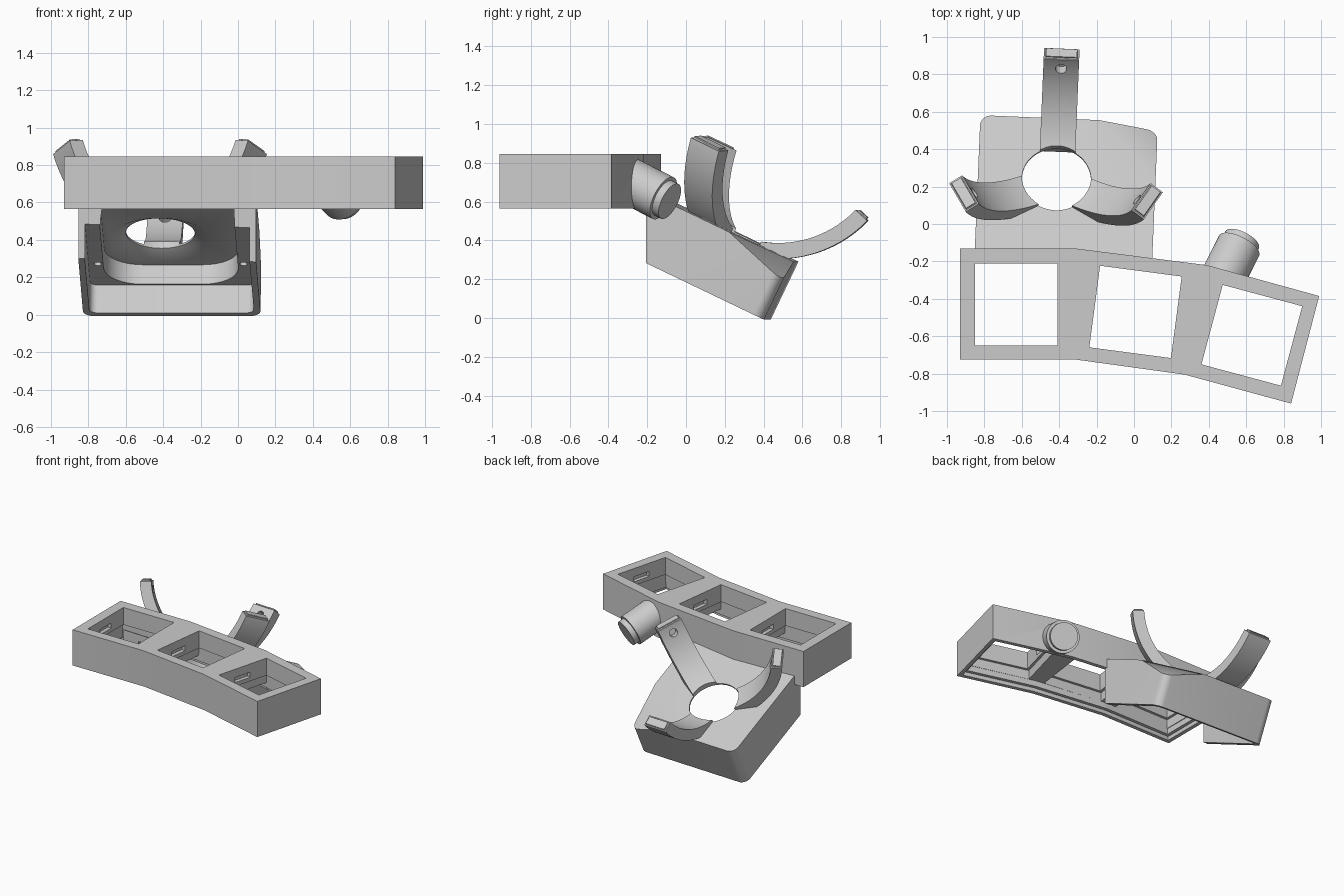
import bpy, bmesh, math
from mathutils import Matrix, Vector

if "Cube" in bpy.data.objects:
    bpy.data.objects.remove(bpy.data.objects["Cube"])

grey = bpy.data.materials.new("light grey plastic")
grey.use_nodes = True
grey.diffuse_color = (0.6, 0.6, 0.6, 1)
grey.node_tree.nodes["Principled BSDF"].inputs["Base Color"].default_value = (0.6, 0.6, 0.6, 1)


def finish(bm, name, matrix=Matrix()):
    bm.transform(matrix)
    bmesh.ops.recalc_face_normals(bm, faces=bm.faces)
    mesh = bpy.data.meshes.new(name)
    bm.to_mesh(mesh)
    bm.free()
    mesh.materials.append(grey)
    ob = bpy.data.objects.new(name, mesh)
    bpy.context.collection.objects.link(ob)
    return ob


def slice_off(bm, point, normal):
    """Remove everything on the normal side of a plane and cap the cut."""
    cut = bmesh.ops.bisect_plane(bm, geom=bm.verts[:] + bm.edges[:] + bm.faces[:],
                                 plane_co=point, plane_no=normal, clear_outer=True)
    edges = [e for e in cut["geom_cut"] if isinstance(e, bmesh.types.BMEdge)]
    bmesh.ops.holes_fill(bm, edges=edges)


def box_mesh(lo, hi, radius=0):
    """Box between two corners, with its upright edges rounded if asked."""
    bm = bmesh.new()
    lo, hi = Vector(lo), Vector(hi)
    bmesh.ops.create_cube(bm, size=1)
    bm.transform(Matrix.Translation((lo + hi) / 2) @ Matrix.Diagonal((hi - lo).to_4d()))
    if radius:
        upright = [e for e in bm.edges if abs(e.verts[0].co.z - e.verts[1].co.z) > 0.001]
        bmesh.ops.bevel(bm, geom=upright, offset=radius, segments=8, profile=0.5, affect='EDGES')
    return bm


def tube_mesh(r1, r2, z1, z2, sides=64):
    bm = bmesh.new()
    bmesh.ops.create_cone(bm, cap_ends=True, segments=sides, radius1=r1, radius2=r2, depth=z2 - z1)
    bm.transform(Matrix.Translation((0, 0, (z1 + z2) / 2)))
    return bm


def prism(name, points, z1, z2):
    bm = bmesh.new()
    face = bm.faces.new([bm.verts.new((x, y, z1)) for x, y in points])
    top = bmesh.ops.extrude_face_region(bm, geom=[face])["geom"]
    bmesh.ops.translate(bm, vec=(0, 0, z2 - z1), verts=[v for v in top if isinstance(v, bmesh.types.BMVert)])
    return finish(bm, name)


def inset(points, d):
    """Offset a clockwise outline inwards by d."""
    result = []
    for i, p in enumerate(points):
        p = Vector(p)
        a = (p - Vector(points[i - 1])).normalized()
        b = (Vector(points[(i + 1) % len(points)]) - p).normalized()
        na, nb = Vector((a.y, -a.x)), Vector((b.y, -b.x))
        result.append(p + (na + nb) * d / (1 + na.dot(nb)))
    return result


def combine(ob, tool, operation='DIFFERENCE'):
    mod = ob.modifiers.new("cut", 'BOOLEAN')
    mod.operation, mod.solver, mod.object = operation, 'EXACT', tool
    bpy.ops.object.select_all(action='DESELECT')
    bpy.context.view_layer.objects.active = ob
    ob.select_set(True)
    bpy.ops.object.modifier_apply(modifier=mod.name)
    bpy.data.objects.remove(tool)


def smooth(ob):
    bpy.ops.object.select_all(action='DESELECT')
    bpy.context.view_layer.objects.active = ob
    ob.select_set(True)
    bpy.ops.object.shade_smooth_by_angle(angle=math.radians(28))


# Key frame: fanned bar, hollow from below with stepped rim
outline = [(-0.93, -0.13), (-0.32, -0.13), (0.39, -0.22), (0.99, -0.385),
           (0.84, -0.96), (0.27, -0.805), (-0.31, -0.725), (-0.93, -0.725)]
frame = prism("key_frame", outline, 0.565, 0.845)
combine(frame, prism("cavity", inset(outline, 0.055), 0.5, 0.64))
combine(frame, prism("lid_step", inset(outline, 0.03), 0.5, 0.595))

# Three key openings with wider pockets beneath and clip notches
for x, y, turn in [(-0.63, -0.43, 0), (0.008, -0.47, -7.5), (0.63, -0.595, -15)]:
    place = Matrix.Translation((x, y, 0)) @ Matrix.Rotation(math.radians(turn), 4, 'Z')
    for lo, hi in [((-0.22, -0.22, 0.5), (0.22, 0.22, 0.9)),
                   ((-0.24, -0.24, 0.6), (0.24, 0.24, 0.71)),
                   ((-0.25, -0.07, 0.74), (0.25, 0.07, 0.78))]:
        combine(frame, finish(box_mesh(lo, hi), "key_cutter", place))

# Cable socket: angled tube on the back of the third section
axis = Vector((0.41, 0.81, -0.41)).normalized()
end = Vector((0.57, -0.1, 0.61))
aim = Matrix.Translation(end) @ axis.to_track_quat('Z', 'Y').to_matrix().to_4x4()
bm = tube_mesh(0.12, 0.12, -0.5, -0.02)
bm.transform(aim)
wall = Vector((0.27, 0.963, 0))
slice_off(bm, Vector((0.39, -0.22, 0.7)) - wall * 0.04, -wall)
socket = finish(bm, "cable_socket")
combine(socket, finish(tube_mesh(0.1, 0.1, -0.06, 0.02), "socket_lip", aim), 'UNION')
for ob in (socket, frame):
    combine(ob, finish(tube_mesh(0.083, 0.083, -0.31, 0.1), "bore", aim))

# Ball housing: tilted block, flat in front, with one sloped back corner
hold = (Matrix.Translation((-0.415, 0.24, 0.446)) @ Matrix.Rotation(math.radians(-2.4), 4, 'Z')
        @ Matrix.Rotation(math.radians(-25.6), 4, 'X'))
bm = box_mesh((-0.42, -0.8, -0.33), (0.53, 0.36, 0), 0.06)
bm.transform(hold)
slice_off(bm, (0, -0.205, 0), (0, -1, 0))
a, b, c = Vector((-0.2, 0.56, 0.293)), Vector((0.11, 0.2, 0.465)), Vector((0.12, 0.48, 0.21))
slope = (b - a).cross(c - a)
slice_off(bm, a, slope if slope.z > 0 else -slope)
housing = finish(bm, "ball_housing")

# Open underside and sensor recess
combine(housing, finish(box_mesh((-0.385, -1, -0.5), (0.495, 0.32, -0.165), 0.04), "underside", hold))
combine(housing, finish(box_mesh((-0.305, -0.6, -0.2), (0.415, 0.31, -0.05), 0.2), "recess", hold))

# Three curved arms around the ball
ball = Matrix.Translation((0, 0, 0.55))
for turn in (0, 120, 240):
    spin = Matrix.Rotation(math.radians(turn), 4, 'Z')
    bm = bmesh.new()
    rings = []
    steps = 28
    for i in range(steps + 1):
        t = math.radians(8 + 65 * i / steps)
        rings.append([bm.verts.new((w, r * math.sin(t), -r * math.cos(t)))
                      for w, r in [(-0.095, 0.555), (0.095, 0.555), (0.095, 0.637), (-0.095, 0.637)]])
    for p, q in zip(rings, rings[1:]):
        for k in range(4):
            bm.faces.new((p[k], p[(k + 1) % 4], q[(k + 1) % 4], q[k]))
    bm.faces.new(rings[0])
    bm.faces.new(rings[-1])
    bmesh.ops.bevel(bm, geom=[e for e in bm.edges if e.verts[0] in rings[-1] and e.verts[1] in rings[-1]],
                    offset=0.012, segments=3, affect='EDGES')
    bm.transform(ball @ spin)
    slice_off(bm, (0, 0, -0.035), (0, 0, -1))
    arm = finish(bm, "arm", hold)
    # Bearing seat near the tip
    tilt = Matrix.Rotation(math.radians(65), 4, 'X')
    seat = tube_mesh(0.03, 0.03, -0.61, -0.5, 24)
    combine(arm, finish(seat, "bearing_seat", hold @ ball @ spin @ tilt))
    combine(housing, arm, 'UNION')

# Ball opening, flared below, and two screw holes
combine(housing, finish(tube_mesh(0.185, 0.185, -0.2, 0.2), "opening", hold))
combine(housing, finish(tube_mesh(0.275, 0.185, -0.055, -0.012), "flare", hold))
for x in (-0.335, 0.445):
    screw = tube_mesh(0.02, 0.02, -0.25, -0.08, 20)
    combine(housing, finish(screw, "screw_hole", hold @ Matrix.Translation((x, 0.06, 0))))

for ob in (frame, socket, housing):
    smooth(ob)
